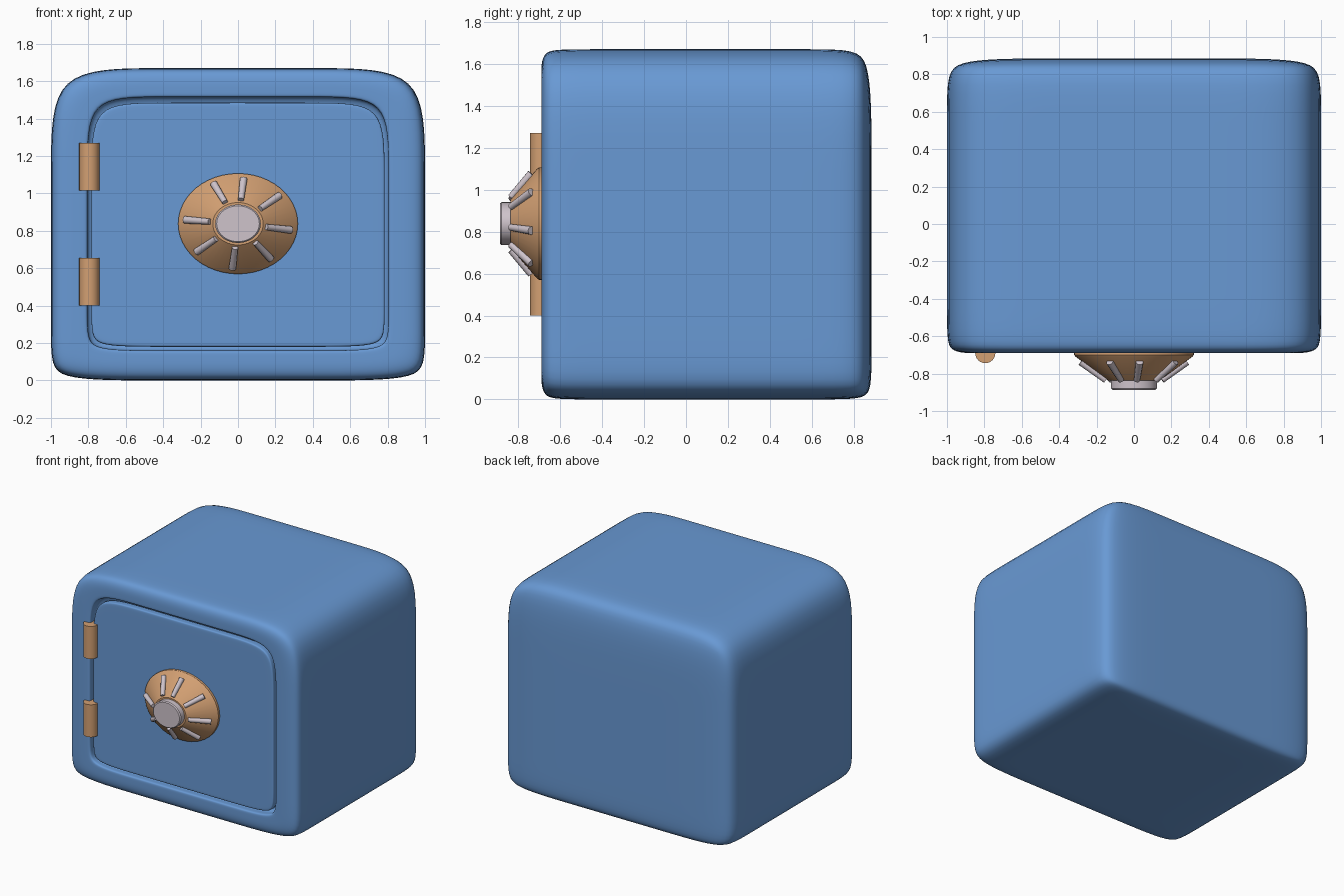
import bpy, bmesh, math
from mathutils import Vector, Matrix

if "Cube" in bpy.data.objects:
    bpy.data.objects.remove(bpy.data.objects["Cube"])


def material(name, rgb):
    m = bpy.data.materials.new(name)
    m.diffuse_color = (*rgb, 1)
    m.use_nodes = True
    m.node_tree.nodes["Principled BSDF"].inputs["Base Color"].default_value = m.diffuse_color
    return m


BLUE = material("blue_paint", (0.14, 0.32, 0.66))
BRASS = material("brass", (0.65, 0.35, 0.17))
SILVER = material("silver", (0.62, 0.55, 0.60))


def finish(bm, name, mat, angle=None):
    bmesh.ops.remove_doubles(bm, verts=bm.verts, dist=1e-5)
    bmesh.ops.recalc_face_normals(bm, faces=bm.faces)
    me = bpy.data.meshes.new(name)
    bm.to_mesh(me)
    bm.free()
    me.materials.append(mat)
    ob = bpy.data.objects.new(name, me)
    bpy.context.collection.objects.link(ob)
    if angle is None:
        me.polygons.foreach_set("use_smooth", [True] * len(me.polygons))
    else:
        bpy.ops.object.select_all(action='DESELECT')
        ob.select_set(True)
        bpy.context.view_layer.objects.active = ob
        bpy.ops.object.shade_smooth_by_angle(angle=math.radians(angle))
    return ob


def soft_box(name, rings, mat):
    """Loft 4x4 rectangular rings (xs, zs, y), cap both ends, subdivide."""
    bm = bmesh.new()
    edge = [(0, 0), (1, 0), (2, 0), (3, 0), (3, 1), (3, 2),
            (3, 3), (2, 3), (1, 3), (0, 3), (0, 2), (0, 1)]
    loops = [[bm.verts.new((xs[i], y, zs[j])) for i, j in edge] for xs, zs, y in rings]
    for a, b in zip(loops, loops[1:]):
        for k in range(12):
            n = (k + 1) % 12
            bm.faces.new((a[k], a[n], b[n], b[k]))
    for loop, (xs, zs, y) in ((loops[0], rings[0]), (loops[-1], rings[-1])):
        grid = dict(zip(edge, loop))
        for i in (1, 2):
            for j in (1, 2):
                grid[i, j] = bm.verts.new((xs[i], y, zs[j]))
        for i in range(3):
            for j in range(3):
                bm.faces.new([grid[i, j], grid[i + 1, j], grid[i + 1, j + 1], grid[i, j + 1]])
    ob = finish(bm, name, mat)
    sub = ob.modifiers.new("soften", 'SUBSURF')
    sub.levels = sub.render_levels = 3
    return ob


def rect(half, loop, z0, z1, z2, z3, y):
    return ((-half, -loop, loop, half), (z0, z1, z2, z3), y)


# body shell with the door recess
outer = (1.0, 0.46, 0.0, 0.15, 1.17, 1.67)
lip = (0.835, 0.46, 0.135, 0.27, 1.16, 1.54)
hole = (0.805, 0.45, 0.16, 0.28, 1.15, 1.515)
soft_box("safe_body", [
    rect(*outer, 0.885), rect(*outer, 0.735), rect(*outer, -0.56), rect(*outer, -0.69),
    rect(*lip, -0.69), rect(*hole, -0.69), rect(*hole, -0.66), rect(*hole, -0.60)], BLUE)

# door panel
panel = (0.784, 0.44, 0.18, 0.29, 1.14, 1.485)
face = (0.76, 0.44, 0.205, 0.30, 1.13, 1.46)
soft_box("door", [
    rect(*panel, -0.58), rect(*panel, -0.66), rect(*panel, -0.682),
    rect(*face, -0.682)], BLUE)

DIAL_Z, SQUASH = 0.838, 0.84


def lathe(name, profile, mat, angle=30, n=48):
    """Spin (radius, y) points round the dial axis, squashed in height."""
    bm = bmesh.new()
    vs = [bm.verts.new((r, y, 0)) for r, y in profile]
    es = [bm.edges.new(p) for p in zip(vs, vs[1:])]
    bmesh.ops.spin(bm, geom=vs + es, cent=(0, 0, 0), axis=(0, 1, 0),
                   angle=math.tau, steps=n)
    for v in bm.verts:
        v.co.z = v.co.z * SQUASH + DIAL_Z
    return finish(bm, name, mat, angle)


def rod(name, p, q, r1, r2, mat, n):
    p, q = Vector(p), Vector(q)
    d = q - p
    bm = bmesh.new()
    mx = Matrix.Translation((p + q) / 2) @ d.to_track_quat('Z', 'Y').to_matrix().to_4x4()
    bmesh.ops.create_cone(bm, cap_ends=True, segments=n, radius1=r1, radius2=r2,
                          depth=d.length, matrix=mx)
    return finish(bm, name, mat, 40)


# dial cone and centre knob
lathe("dial", [(0, -0.66), (0.32, -0.66), (0.32, -0.70), (0.312, -0.71),
               (0.135, -0.838), (0, -0.838)], BRASS)
lathe("dial_knob", [(0, -0.82), (0.122, -0.82), (0.122, -0.88), (0.114, -0.888),
                    (0, -0.888)], SILVER)

# grip ribs on the cone
for k, deg in enumerate((84, 39, -8, -52, -96, -141, 175, 117)):
    c, s = math.cos(math.radians(deg)), math.sin(math.radians(deg)) * SQUASH
    rod(f"dial_rib_{k}", (0.152 * c, -0.835, DIAL_Z + 0.152 * s),
        (0.285 * c, -0.737, DIAL_Z + 0.285 * s), 0.016, 0.020, SILVER, 12)

# hinges
for name, z in (("lower_hinge", 0.40), ("upper_hinge", 1.015)):
    rod(name, (-0.795, -0.69, z), (-0.795, -0.69, z + 0.255), 0.054, 0.054, BRASS, 24)
